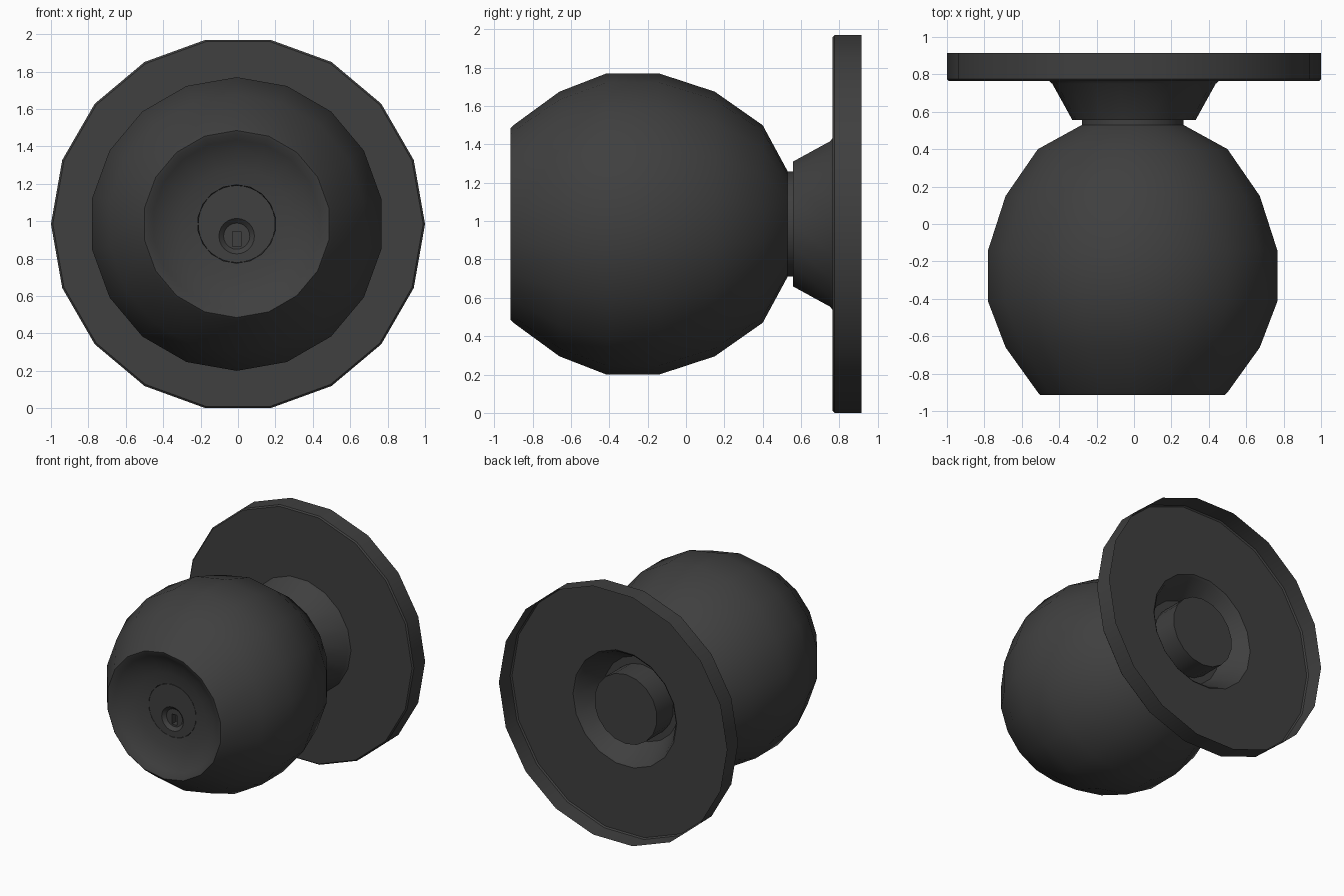
import bpy, bmesh
from math import cos, sin, pi, radians

if "Cube" in bpy.data.objects:
    bpy.data.objects.remove(bpy.data.objects["Cube"])

CZ = 0.985      # height of the common axis
KX = -0.007     # the knob sits very slightly off centre

metal = bpy.data.materials.new("dark_metal")
metal.diffuse_color = (0.05, 0.05, 0.05, 1)
metal.use_nodes = True
metal.node_tree.nodes["Principled BSDF"].inputs["Base Color"].default_value = metal.diffuse_color


def lathe(name, profile, n, x=0.0, z=CZ, turn=0.0, angle=35):
    """Revolve (radius, y) points about an axis parallel to y; radius 0 makes a pole."""
    bm = bmesh.new()
    rings = []
    for r, y in profile:
        if r == 0:
            rings.append([bm.verts.new((x, y, z))] * n)
        else:
            rings.append([bm.verts.new((x + r * cos(turn + 2 * pi * i / n), y,
                                        z + r * sin(turn + 2 * pi * i / n)))
                          for i in range(n)])
    for a, b in zip(rings, rings[1:]):
        for i in range(n):
            j = (i + 1) % n
            bm.faces.new(list(dict.fromkeys((a[i], a[j], b[j], b[i]))))
    bmesh.ops.recalc_face_normals(bm, faces=bm.faces)
    mesh = bpy.data.meshes.new(name)
    bm.to_mesh(mesh)
    bm.free()
    ob = bpy.data.objects.new(name, mesh)
    bpy.context.collection.objects.link(ob)
    mesh.materials.append(metal)
    smooth(ob, angle)
    return ob


def activate(ob):
    bpy.ops.object.select_all(action='DESELECT')
    ob.select_set(True)
    bpy.context.view_layer.objects.active = ob


def smooth(ob, angle):
    activate(ob)
    bpy.ops.object.shade_smooth_by_angle(angle=radians(angle))


def cut(ob, cutter):
    activate(ob)
    mod = ob.modifiers.new("cut", 'BOOLEAN')
    mod.operation = 'DIFFERENCE'
    mod.solver = 'EXACT'
    mod.object = cutter
    bpy.ops.object.modifier_apply(modifier=mod.name)
    bpy.data.objects.remove(cutter)


# Wall plate: open-backed rim, front panel and tapered hub in one sheet
lathe("wall_plate", [
    (1.0, 0.915), (1.0, 0.775), (0.99, 0.765), (0.455, 0.765),
    (0.437, 0.75), (0.33, 0.557), (0.27, 0.557)], 18)

# Knob: dished front, faceted ball, neck running back into the hub
lathe("knob", [
    (0.207, -0.77), (0.21, -0.81), (0.30, -0.822), (0.39, -0.85), (0.45, -0.885),
    (0.485, -0.91), (0.50, -0.915), (0.515, -0.90),
    (0.69, -0.66), (0.785, -0.415), (0.785, -0.14), (0.69, 0.15),
    (0.515, 0.40), (0.275, 0.53), (0.275, 0.765), (0, 0.765)],
    18, x=KX, turn=radians(10), angle=40)

# Lock plug, flush with the dish, with a key dimple and slot
plug = lathe("lock_plug", [(0, -0.81), (0.206, -0.81), (0.206, -0.70), (0, -0.70)],
             36, x=KX)
cut(plug, lathe("dimple_cutter", [(0, -0.85), (0.095, -0.85), (0.095, -0.81),
                                  (0.07, -0.785), (0, -0.785)], 24, x=KX, z=0.92))
bpy.ops.mesh.primitive_cube_add(size=1, location=(KX, -0.78, 0.905))
slot = bpy.context.object
slot.scale = (0.045, 0.09, 0.08)
cut(plug, slot)
smooth(plug, 30)
